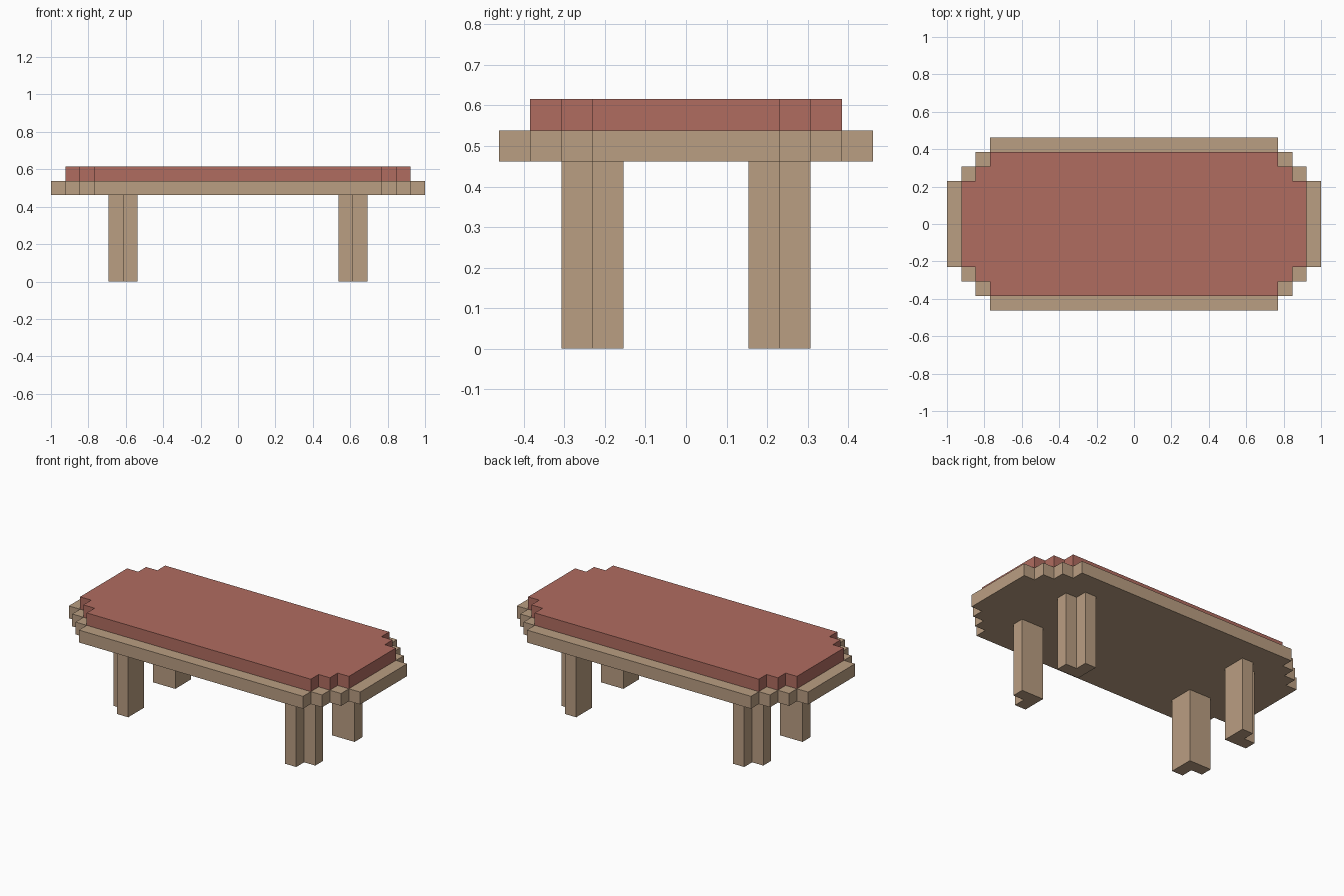
import bpy
import bmesh

U = 2 / 26  # block size: every part sits on this grid

cube = bpy.data.objects.get("Cube")
if cube:
    bpy.data.objects.remove(cube, do_unlink=True)


def make_material(name, rgb):
    mat = bpy.data.materials.new(name)
    mat.use_nodes = True
    color = (*rgb, 1)
    mat.diffuse_color = color
    bsdf = mat.node_tree.nodes["Principled BSDF"]
    bsdf.inputs["Base Color"].default_value = color
    bsdf.inputs["Roughness"].default_value = 0.9
    return mat


def prism(name, outline, bottom, top, mat):
    """Extrude a counter-clockwise outline, given in blocks, between two heights."""
    bm = bmesh.new()
    base = bm.faces.new([bm.verts.new((x * U, y * U, bottom * U)) for x, y in outline])
    grown = bmesh.ops.extrude_face_region(bm, geom=[base], use_keep_orig=True)
    raised = [v for v in grown["geom"] if isinstance(v, bmesh.types.BMVert)]
    bmesh.ops.translate(bm, verts=raised, vec=(0, 0, (top - bottom) * U))
    bmesh.ops.recalc_face_normals(bm, faces=bm.faces)
    mesh = bpy.data.meshes.new(name)
    bm.to_mesh(mesh)
    bm.free()
    mesh.materials.append(mat)
    obj = bpy.data.objects.new(name, mesh)
    bpy.context.collection.objects.link(obj)
    return obj


def stepped_outline(half_x, half_y, steps):
    """Rectangle whose four corners are cut back in single-block stairs."""
    corner = [(half_x, half_y - steps)]
    for i in range(1, steps + 1):
        corner.append((half_x - i, half_y - steps + i - 1))
        corner.append((half_x - i, half_y - steps + i))
    # Each stair tread starts at the outer edge of its own row
    quarter = corner
    left = [(-x, y) for x, y in reversed(quarter)]
    back = quarter + left
    return back + [(-x, -y) for x, y in back]


wood = make_material("light_wood", (0.491, 0.342, 0.223))
red = make_material("dusty_red", (0.434, 0.150, 0.117))

# Wooden slab and the padded top
prism("seat_board", stepped_outline(13, 6, 3), 6, 7, wood)
prism("cushion", stepped_outline(12, 5, 2), 7, 8, red)

# Legs: two blocks square, with the outer corner block left out
LEG = [(7, 2), (9, 2), (9, 3), (8, 3), (8, 4), (7, 4)]
for x_name, sx in (("left", 1), ("right", -1)):
    for y_name, sy in (("back", 1), ("front", -1)):
        prism(f"{y_name}_{x_name}_leg", [(x * sx, y * sy) for x, y in LEG], 0, 6, wood)
